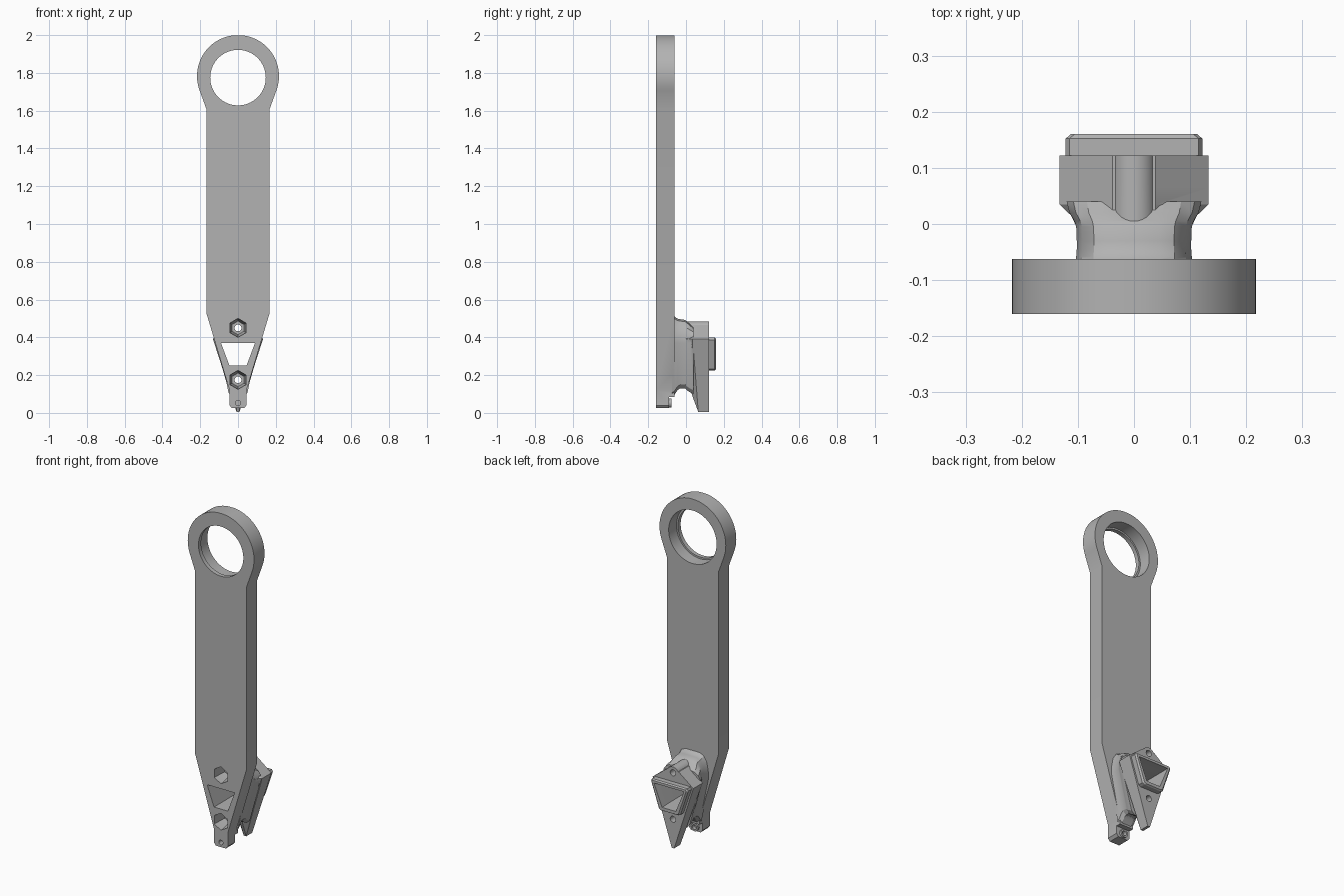
import bpy, bmesh
from math import sin, cos, radians, pi

cube = bpy.data.objects.get("Cube")
if cube:
    bpy.data.objects.remove(cube, do_unlink=True)

grey = bpy.data.materials.new("plain grey")
grey.use_nodes = True
colour = (0.45, 0.45, 0.45, 1)
grey.diffuse_color = colour
grey.node_tree.nodes["Principled BSDF"].inputs["Base Color"].default_value = colour


def loft(name, sections):
    """Join (y, [(x, z), ...]) outlines into a closed solid."""
    bm = bmesh.new()
    rings = [[bm.verts.new((x, y, z)) for x, z in pts] for y, pts in sections]
    for a, b in zip(rings, rings[1:]):
        for i in range(len(a)):
            j = (i + 1) % len(a)
            bm.faces.new((a[i], a[j], b[j], b[i]))
    bm.faces.new(rings[0])
    bm.faces.new(rings[-1])
    bmesh.ops.recalc_face_normals(bm, faces=bm.faces)
    mesh = bpy.data.meshes.new(name)
    bm.to_mesh(mesh)
    bm.free()
    ob = bpy.data.objects.new(name, mesh)
    bpy.context.collection.objects.link(ob)
    mesh.materials.append(grey)
    return ob


def prism(name, pts, y0, y1):
    return loft(name, [(y0, pts), (y1, pts)])


def circle(z, r, n=32, start=0.0):
    return [(r * cos(start + 2 * pi * i / n), z + r * sin(start + 2 * pi * i / n))
            for i in range(n)]


def mirrored(half):
    """Close a right-hand outline, listed bottom to top, with its left half."""
    return half + [(-x, z) for x, z in reversed(half)]


def combine(ob, other, operation):
    mod = ob.modifiers.new("combine", 'BOOLEAN')
    mod.operation, mod.solver, mod.object = operation, 'EXACT', other
    bpy.context.view_layer.objects.active = ob
    bpy.ops.object.modifier_apply(modifier=mod.name)
    bpy.data.objects.remove(other, do_unlink=True)


FRONT, BACK = -0.16, -0.062

# Flat arm with a round eye at the top and a tapered tip
arc = [(0.217 * cos(radians(a)), 1.783 + 0.217 * sin(radians(a)))
       for a in range(-20, 90, 5)]
side = [(0.032, 0.025), (0.045, 0.04), (0.045, 0.12), (0.168, 0.53), (0.168, 1.61)]
arm = prism("arm", mirrored(side + arc), FRONT, BACK)
combine(arm, prism("tip_notch", mirrored([(0.1, 0.0), (0.1, 0.085)]), -0.09, 0), 'DIFFERENCE')

# Eye bore with a wider seat behind a front lip
combine(arm, loft("bore", [(-0.2, circle(1.775, 0.147, 64)), (-0.135, circle(1.775, 0.147, 64)),
                           (-0.135, circle(1.775, 0.157, 64)), (0, circle(1.775, 0.157, 64))]),
        'DIFFERENCE')


# Flared kite-shaped neck
def neck_outline(w, top, bottom):
    rise = top - 0.395
    return mirrored([(0.03, bottom), (0.05, bottom + 0.02), (w, 0.37), (w, 0.41),
                     (w * 0.9, 0.395 + rise * 0.6), (w * 0.7, 0.395 + rise * 0.9),
                     (w * 0.45, top)])


neck = loft("neck", [(y, neck_outline(w, t, b)) for y, w, t, b in [
    (-0.075, 0.104, 0.525, 0.085), (-0.058, 0.103, 0.508, 0.1), (-0.045, 0.102, 0.499, 0.12),
    (-0.03, 0.102, 0.496, 0.13), (-0.005, 0.103, 0.492, 0.13), (0.005, 0.106, 0.485, 0.12),
    (0.02, 0.115, 0.47, 0.11), (0.04, 0.12, 0.45, 0.1)]])


# Kite block with a pointed lower end
def block_outline(w, bottom):
    return mirrored([(0.008, bottom), (w, 0.392), (0.038, 0.465)])


block = loft("kite_block", [(y, block_outline(w, b)) for y, w, b in [
    (0.0, 0.105, 0.19), (0.015, 0.112, 0.145), (0.035, 0.133, 0.085),
    (0.065, 0.133, 0.005), (0.122, 0.133, 0.005)]])
boss = prism("screw_boss", circle(0.447, 0.038, 32), 0.0, 0.122)


# Raised frame round the window
def trapezoid(w0, z0, w1, z1):
    return mirrored([(w0, z0), (w1, z1)])


frame = loft("window_frame", [
    (0.11, mirrored([(0.056, 0.225), (0.07, 0.232), (0.122, 0.385), (0.115, 0.398)])),
    (0.152, mirrored([(0.056, 0.225), (0.07, 0.232), (0.122, 0.385), (0.115, 0.398)])),
    (0.16, mirrored([(0.05, 0.23), (0.062, 0.237), (0.113, 0.384), (0.106, 0.392)]))])

# Join the foot to the arm as one casting
for part in (neck, block, boss, frame):
    combine(arm, part, 'UNION')

# Window through the foot, widening to a recess at the back
combine(arm, loft("window", [
    (-0.2, trapezoid(0.045, 0.25, 0.09, 0.37)), (0.1, trapezoid(0.045, 0.25, 0.09, 0.37)),
    (0.145, trapezoid(0.045, 0.248, 0.098, 0.378)),
    (0.2, trapezoid(0.045, 0.248, 0.098, 0.378))]), 'DIFFERENCE')

# Hexagonal nut pockets and screw holes
for z in (0.45, 0.175):
    combine(arm, loft("nut_pocket", [(-0.2, circle(z, 0.05, 6, pi / 2)),
                                     (-0.15, circle(z, 0.05, 6, pi / 2)),
                                     (-0.08, circle(z, 0.036, 6, pi / 2))]), 'DIFFERENCE')
    combine(arm, prism("screw_hole", circle(z, 0.018, 20), -0.2, 0.2), 'DIFFERENCE')

# Small pin boss and blind hole at the tip
combine(arm, prism("pin_boss", circle(0.052, 0.024, 24), -0.12, -0.078), 'UNION')
for y0, y1 in ((-0.2, -0.13), (-0.1, 0)):
    combine(arm, prism("pin_hole", circle(0.052, 0.014, 20), y0, y1), 'DIFFERENCE')

arm.name = "arm_with_foot"
bpy.ops.object.select_all(action='DESELECT')
arm.select_set(True)
bpy.context.view_layer.objects.active = arm
bpy.ops.object.shade_smooth_by_angle(angle=radians(25))
